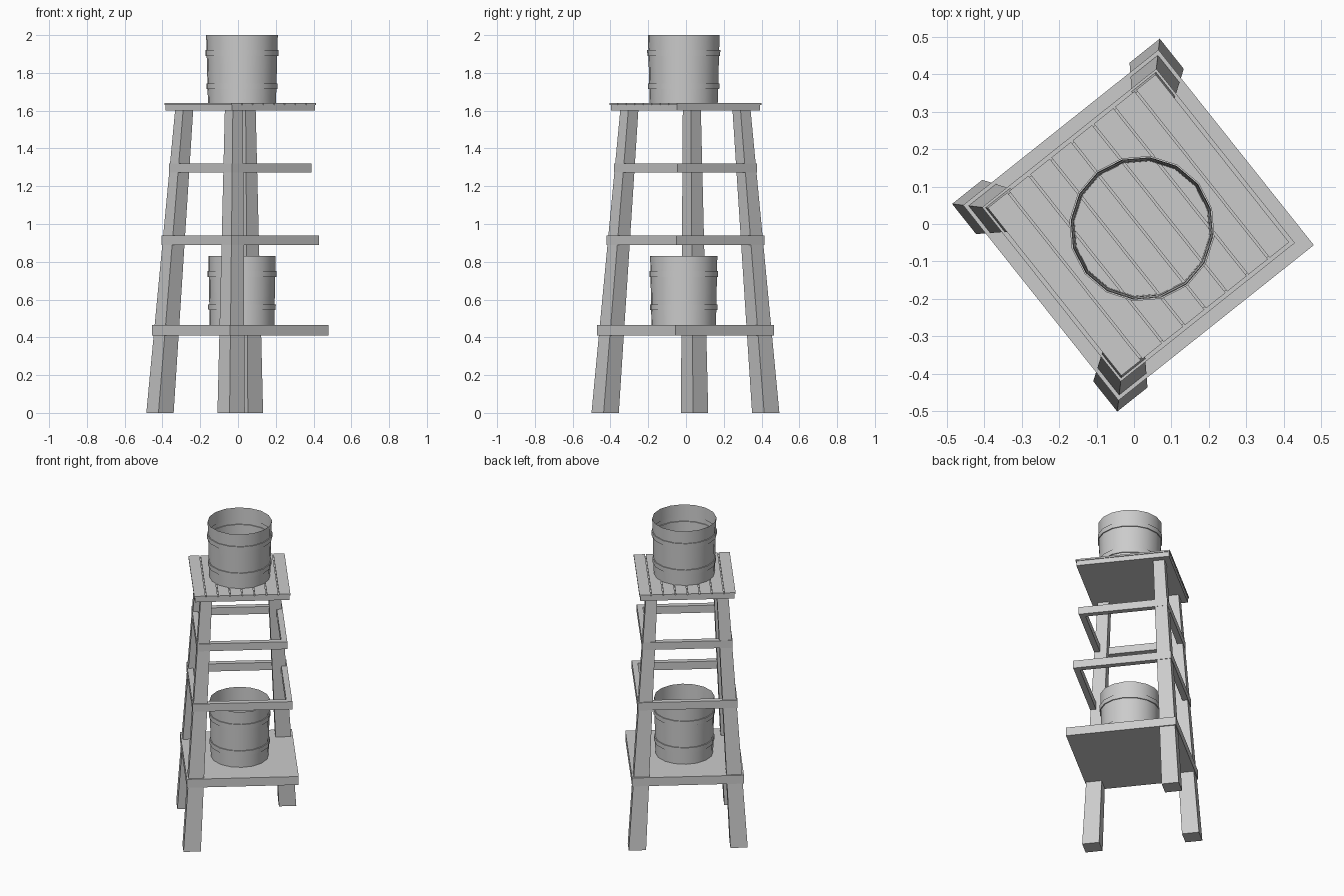
import bpy, bmesh, math
from mathutils import Matrix, Vector

cube = bpy.data.objects.get("Cube")
if cube:
    bpy.data.objects.remove(cube, do_unlink=True)

# One flat grey for the whole tower
grey = bpy.data.materials.new("light_grey")
grey.use_nodes = True
grey.diffuse_color = (0.6, 0.6, 0.6, 1)
grey.node_tree.nodes["Principled BSDF"].inputs["Base Color"].default_value = (0.6, 0.6, 0.6, 1)

# The tower is built square, then turned as a whole
FRAME = Matrix.Translation((0.012, -0.003, 0)) @ Matrix.Rotation(math.radians(38.5), 4, "Z")


def finish(name, bm):
    bmesh.ops.recalc_face_normals(bm, faces=bm.faces)
    mesh = bpy.data.meshes.new(name)
    bm.to_mesh(mesh)
    bm.free()
    mesh.materials.append(grey)
    obj = bpy.data.objects.new(name, mesh)
    obj.matrix_world = FRAME
    bpy.context.collection.objects.link(obj)
    return obj


def box(name, low, high):
    low, high = Vector(low), Vector(high)
    bm = bmesh.new()
    bmesh.ops.create_cube(bm, size=1)
    for v in bm.verts:
        v.co = (low + high) / 2 + v.co * (high - low)
    return finish(name, bm)


def leg(name, sx, sy, top=1.61):
    # Tapered post leaning inward: (outer distance, width) at foot and top
    bm = bmesh.new()
    bmesh.ops.create_cube(bm, size=1)
    for v in bm.verts:
        outer, width = (0.245, 0.068) if v.co.z > 0 else (0.354, 0.103)
        x = outer - (width if v.co.x < 0 else 0)
        y = outer - (width if v.co.y < 0 else 0)
        v.co = (sx * x, sy * y, top if v.co.z > 0 else 0)
    return finish(name, bm)


def rail_frame(name, half, z0, z1, depth=0.035):
    # Four rails meeting at the corners
    inner = half - depth
    for side, s in (("front", -1), ("back", 1)):
        a, b = sorted((s * inner, s * half))
        box(f"{name}_{side}_rail", (-half, a, z0), (half, b, z1))
    for side, s in (("right", -1), ("left", 1)):
        a, b = sorted((s * inner, s * half))
        box(f"{name}_{side}_rail", (a, -inner, z0), (b, inner, z1))


def barrel(name, z, r0, r1, height=0.365, sides=16):
    # Open tapered tub with two raised hoops, turned from a profile
    lip = 0.006
    profile = [(r0, 0)]
    for h in (0.08, 0.255):
        for dz, out in ((0, 0), (0, lip), (0.03, lip), (0.03, 0)):
            t = (h + dz) / height
            profile.append((r0 + (r1 - r0) * t + out, h + dz))
    profile.append((r1, height))
    centre = FRAME.inverted() @ Vector((0.021, -0.012, z))
    bm = bmesh.new()
    rings = []
    for r, h in profile:
        rings.append([bm.verts.new(centre + Vector((r * math.cos(a), r * math.sin(a), h)))
                      for a in (math.tau * i / sides for i in range(sides))])
    for lower, upper in zip(rings, rings[1:]):
        for i in range(sides):
            j = (i + 1) % sides
            bm.faces.new((lower[i], lower[j], upper[j], upper[i]))
    obj = finish(name, bm)
    bpy.ops.object.select_all(action="DESELECT")
    obj.select_set(True)
    bpy.context.view_layer.objects.active = obj
    bpy.ops.object.shade_smooth_by_angle(angle=math.radians(35))


# Three legs, with one corner left open
for name, sx, sy in (("front_leg", -1, -1), ("side_leg", -1, 1), ("back_leg", 1, 1)):
    leg(name, sx, sy)

# Lower shelf and the two rail frames
box("lower_shelf", (-0.333, -0.333, 0.41), (0.333, 0.333, 0.465))
rail_frame("middle", 0.297, 0.89, 0.94)
rail_frame("upper", 0.269, 1.272, 1.32)

# Top platform with planks laid over it
box("top_platform", (-0.281, -0.281, 1.6), (0.281, 0.281, 1.632))
COUNT, HALF, GAP = 8, 0.286, 0.006
pitch = (2 * HALF + GAP) / COUNT
for i in range(COUNT):
    x = -HALF + i * pitch
    box(f"top_plank_{i + 1}", (x, -HALF, 1.631), (x + pitch - GAP, HALF, 1.641))

# Barrels
barrel("lower_barrel", 0.465, 0.172, 0.179)
barrel("upper_barrel", 1.635, 0.181, 0.191)
